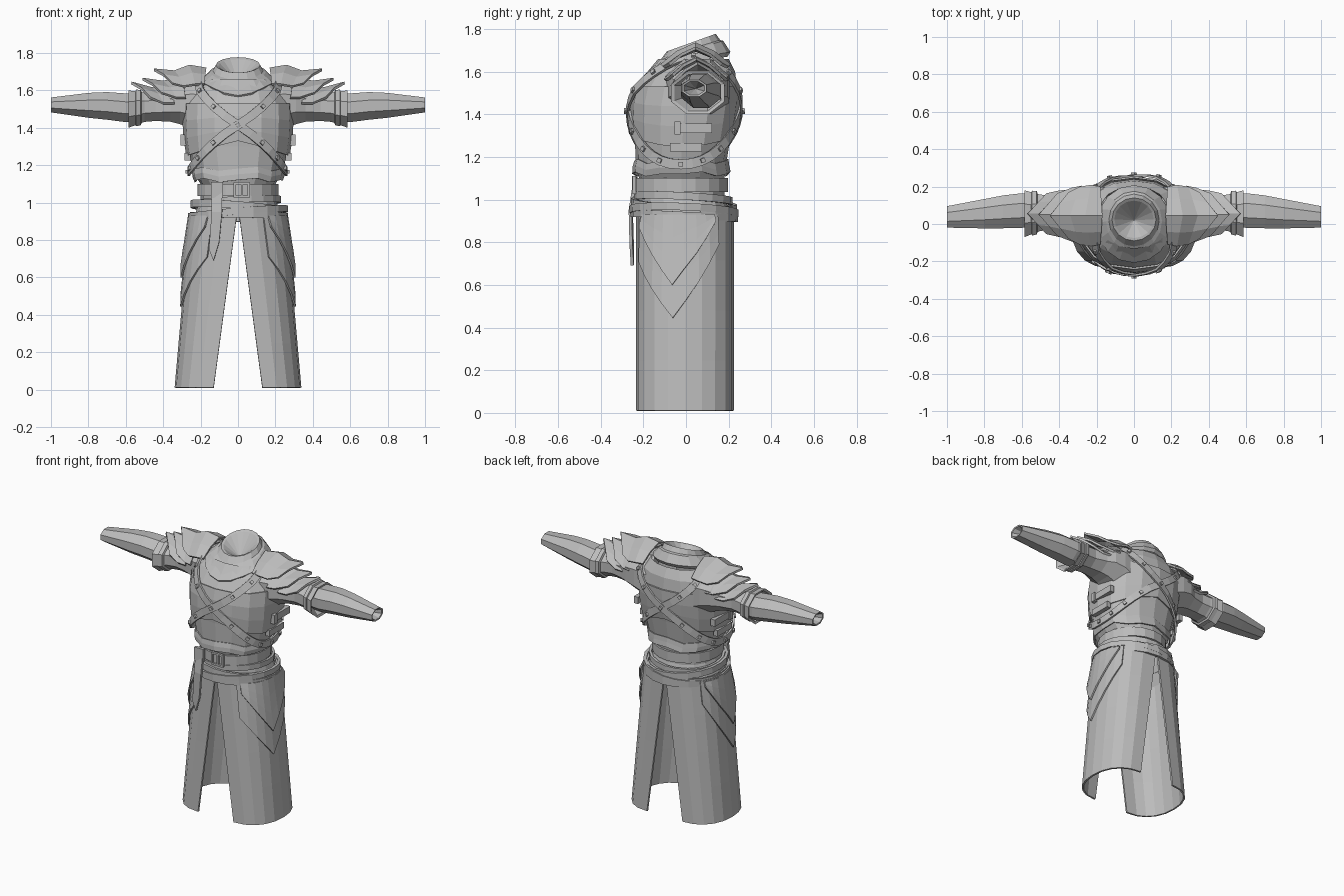
import bpy, bmesh, math
from mathutils import Vector, Matrix

if "Cube" in bpy.data.objects:
    bpy.data.objects.remove(bpy.data.objects["Cube"])

cloth = bpy.data.materials.new("plain_grey")
cloth.diffuse_color = (0.5, 0.5, 0.5, 1)
cloth.use_nodes = True
cloth.node_tree.nodes["Principled BSDF"].inputs["Base Color"].default_value = cloth.diffuse_color
TAU = math.tau


def finish(name, bm, mirror=False, thick=0):
    bmesh.ops.remove_doubles(bm, verts=bm.verts, dist=0.0005)
    bmesh.ops.recalc_face_normals(bm, faces=bm.faces)
    me = bpy.data.meshes.new(name)
    bm.to_mesh(me)
    bm.free()
    me.materials.append(cloth)
    ob = bpy.data.objects.new(name, me)
    bpy.context.collection.objects.link(ob)
    if thick:
        m = ob.modifiers.new("thickness", 'SOLIDIFY')
        m.thickness, m.offset = thick, 0
    if mirror:
        ob.modifiers.new("mirror", 'MIRROR').use_mirror_merge = False
    return ob


def loft(name, rows, wrap=True, loop=False, **kw):
    """Skin rows of points; wrap closes each row, loop joins last row to first."""
    bm = bmesh.new()
    vs = [[bm.verts.new(p) for p in r] for r in rows]
    n, m = len(vs[0]), len(vs)
    for i in range(m if loop else m - 1):
        for j in range(n if wrap else n - 1):
            a, b, k = vs[i], vs[(i + 1) % m], (j + 1) % n
            bm.faces.new((a[j], a[k], b[k], b[j]))
    return finish(name, bm, **kw)


def boxes(name, items, **kw):
    """Boxes from (centre, size, rotation matrix)."""
    bm = bmesh.new()
    for c, s, r in items:
        bmesh.ops.create_cube(bm, size=1, matrix=Matrix.Translation(c) @ r.to_4x4()
                              @ Matrix.Diagonal((*s, 1)))
    return finish(name, bm, **kw)


def frames(pts, centre):
    """Point, tangent, outward and cross direction along a closed path."""
    out = []
    for i, p in enumerate(pts):
        t = (pts[(i + 1) % len(pts)] - pts[i - 1]).normalized()
        n = p - Vector(centre)
        n.z = max(0, n.z)
        n = (n - t * n.dot(t)).normalized()
        out.append((p, t, n, t.cross(n)))
    return out


def ribbon(name, pts, centre, width, thick):
    fr = frames(pts, centre)
    loft(name, [[p - b * width / 2, p + b * width / 2, p + b * width / 2 + n * thick,
                 p - b * width / 2 + n * thick] for p, t, n, b in fr], loop=True)
    return fr


def power(v, e):
    return math.copysign(abs(v) ** e, v)


# ---- torso: height, half width, front y, back y
TORSO = [(0.90, .245, -.225, .215), (1.02, .2, -.22, .18), (1.10, .2, -.22, .18),
         (1.15, .235, -.235, .185), (1.30, .272, -.24, .21), (1.42, .28, -.25, .235),
         (1.52, .28, -.232, .24), (1.60, .25, -.18, .23), (1.66, .19, -.13, .2)]


def torso_pt(a, z, off=0.0):
    for lo, hi in zip(TORSO, TORSO[1:]):
        if z <= hi[0]:
            break
    f = min(1, max(0, (z - lo[0]) / (hi[0] - lo[0])))
    w, fr, bk = [lo[k] + (hi[k] - lo[k]) * f for k in (1, 2, 3)]
    return Vector(((w + off) * power(math.cos(a), .88),
                   (fr + bk) / 2 + ((bk - fr) / 2 + off) * power(math.sin(a), .88), z))


loft("torso", [[torso_pt(TAU * i / 16, r[0]) for i in range(16)] for r in TORSO])

# breast layer with an edge dipping under the arms
loft("breast_layer", [[torso_pt(a, zb + (1.53 - zb) * v / 3, .012)
                       for a in [TAU * i / 16] for zb in [1.33 - .08 * abs(math.cos(a))]
                       for v in range(4)] for i in range(16)], wrap=False, loop=True, thick=.01)
# short hem over the belt
loft("torso_hem", [[torso_pt(TAU * i / 16, z + .012 * math.sin(i * 2.1), o)
                    for i in range(16)] for z, o in ((1.12, .022), (1.15, .012), (1.18, .003))],
     thick=.008)


# ---- collar: rx, ry, centre y, z, slope, front dip
def collar_ring(rx, ry, yc, z, slope, dip):
    pts = []
    for i in range(16):
        a = TAU * i / 16
        y = yc + ry * math.sin(a)
        pts.append((rx * math.cos(a), y, z + slope * y - dip * max(0, -math.sin(a)) ** 4))
    return pts


loft("collar", [collar_ring(*r) for r in (
    (.19, .195, 0, 1.635, .18, .045), (.2, .208, 0, 1.655, .18, .045),
    (.15, .16, .015, 1.695, .28, .02), (.135, .14, .02, 1.70, .3, .01),
    (.118, .115, .025, 1.727, .36, 0), (.105, .1, .025, 1.722, .36, 0),
    (.0001, .0001, .02, 1.64, 0, 0))])


# ---- sleeves: x, centre y, centre z, ry, rz
def arm(name, secs, n):
    loft(name, [[(x, yc + ry * math.cos(TAU * (i + .5) / n), zc + rz * math.sin(TAU * (i + .5) / n))
                 for i in range(n)] for x, yc, zc, ry, rz in secs], mirror=True)


arm("upper_sleeve", [(.15, .04, 1.50, .17, .17), (.24, .055, 1.525, .16, .145),
                     (.31, .06, 1.53, .145, .12), (.36, .06, 1.52, .12, .095),
                     (.44, .06, 1.515, .1, .085), (.50, .06, 1.51, .105, .085),
                     (.585, .055, 1.50, .135, .108), (.58, .055, 1.50, .118, .093),
                     (.54, .065, 1.505, .09, .075)], 8)
arm("forearm_sleeve", [(.53, .072, 1.505, .09, .08), (.60, .072, 1.507, .1, .083),
                       (.70, .065, 1.517, .095, .08), (.80, .055, 1.52, .085, .072),
                       (1.0, .038, 1.522, .062, .043), (.998, .038, 1.522, .052, .034),
                       (.9, .045, 1.52, .0001, .0001)], 8)
arm("sleeve_band", [(.515, .06, 1.508, .11, .09), (.52, .06, 1.508, .125, .102),
                    (.545, .058, 1.506, .13, .106), (.55, .058, 1.506, .115, .095)], 8)


# ---- shoulder plates: ridge x, ridge z, corner x, corner z, half depth
def roof_plate(name, stations, yc):
    rows = []
    for xr, zr, xc, zc, h in stations:
        rows.append([(xr + (xc - xr) * abs(t), yc + h * t, zr + (zc - zr) * abs(t) ** 1.5)
                     for t in (-1, -.55, 0, .55, 1)])
    loft(name, rows, wrap=False, mirror=True, thick=.014)


roof_plate("shoulder_pad", [(.17, 1.715, .18, 1.63, .15), (.26, 1.73, .23, 1.63, .16),
                            (.34, 1.70, .29, 1.62, .15), (.45, 1.71, .35, 1.635, .12)], .045)
roof_plate("shoulder_lame_upper", [(.30, 1.665, .28, 1.56, .15), (.40, 1.645, .33, 1.56, .14),
                                   (.51, 1.66, .41, 1.585, .11)], .05)
roof_plate("shoulder_lame_lower", [(.36, 1.61, .34, 1.53, .125), (.46, 1.61, .40, 1.53, .12),
                                   (.57, 1.64, .47, 1.56, .105)], .055)

# ---- crossed chest straps with studs
for s, side in ((1, "left"), (-1, "right")):
    off = .014 if s > 0 else .02
    path = []
    for i in range(32):
        a = TAU * i / 32
        p = torso_pt(a, 1.415 - .25 * math.cos(a), off)
        path.append(Vector((p.x * s, p.y, p.z)))
    fr = ribbon(side + "_chest_strap", path, (0, 0, 1.42), .046, .012)
    boxes(side + "_strap_studs", [(p + n * .015, (.02, .02, .014), Matrix((t, b, n)).transposed())
                                  for p, t, n, b in fr[::2]])

# side fastening tabs
boxes("side_tabs", [((.283, .035, 1.335), (.03, .175, .045), Matrix.Identity(3)),
                    ((.292, -.04, 1.335), (.03, .03, .06), Matrix.Identity(3)),
                    ((.27, .0, 1.245), (.03, .15, .04), Matrix.Identity(3))], mirror=True)


# ---- belt and wrapped sash
def hoop(name, rx, ry, yc, z, tx, ty, width, thick):
    pts = [Vector((rx * math.cos(a), yc + ry * math.sin(a),
                   z + tx * math.cos(a) + ty * math.sin(a)))
           for a in [TAU * i / 20 for i in range(20)]]
    ribbon(name, pts, (0, yc, z + 1), width, thick)


hoop("belt", .203, .205, -.022, 1.068, 0, 0, .064, .014)
hoop("sash_top", .215, .215, -.012, 1.005, .012, -.012, .035, .016)
hoop("sash_middle", .235, .23, -.01, .972, -.02, -.015, .04, .018)
hoop("sash_cross", .248, .235, -.01, .945, .022, -.01, .035, .02)
hoop("sash_bottom", .252, .236, -.008, .925, 0, -.012, .035, .016)

# buckle frame
I3 = Matrix.Identity(3)
boxes("belt_buckle", [((.02, -.243, z), (.075, .016, .012), I3) for z in (1.032, 1.104)] +
      [((x, -.243, 1.068), (.012, .016, .08), I3) for x in (-.018, .022, .058)])

# hanging belt end with a pointed tip
bm = bmesh.new()
tail = [bm.verts.new(p) for p in ((-.14, -.232, 1.105), (-.085, -.238, 1.105), (-.085, -.262, .95),
                                  (-.1, -.258, .79), (-.13, -.252, .69), (-.155, -.25, .75),
                                  (-.14, -.256, .95))]
bm.faces.new((tail[0], tail[1], tail[2], tail[6]))
bm.faces.new((tail[6], tail[2], tail[3], tail[5]))
bm.faces.new((tail[5], tail[3], tail[4]))
finish("belt_tail", bm, thick=.014)
boxes("belt_loop", [((-.113, -.243, 1.068), (.065, .02, .085), I3)])


# ---- split skirt, one half per side
def skirt_pt(u, z, off=0.0):
    t = (.95 - z) / .94
    x0, hw = .004 + .126 * t, .25 + .083 * t
    th = u * math.pi / 2
    return (x0 + (hw + off - x0) * power(max(0, math.cos(th)), .85),
            -.005 + (.224 + off) * power(math.sin(th), .9), z)


N = 10
us = [-1 + 2 * i / N for i in range(N + 1)]
loft("skirt", [[skirt_pt(u, .95 - .94 * k / 4) for u in us] for k in range(5)],
     wrap=False, mirror=True, thick=.012)


# pointed hip layers: tip height, corner heights, reach, offset
def hip_layer(name, tip, front, back, reach, off):
    rows = []
    for i in range(9):
        u = -.13 + (i - 4) / 4 * reach
        k = abs(i - 4) / 4
        low = tip + ((front if i < 4 else back) - tip) * k
        rows.append([skirt_pt(u, .93 + (low - .93) * v / 3, off * (.4 + .6 * v / 3))
                     for v in range(4)])
    loft(name, rows, wrap=False, mirror=True, thick=.01)


hip_layer("hip_layer_lower", .445, .71, .79, .57, .014)
hip_layer("hip_layer_upper", .60, .87, .90, .50, .027)
